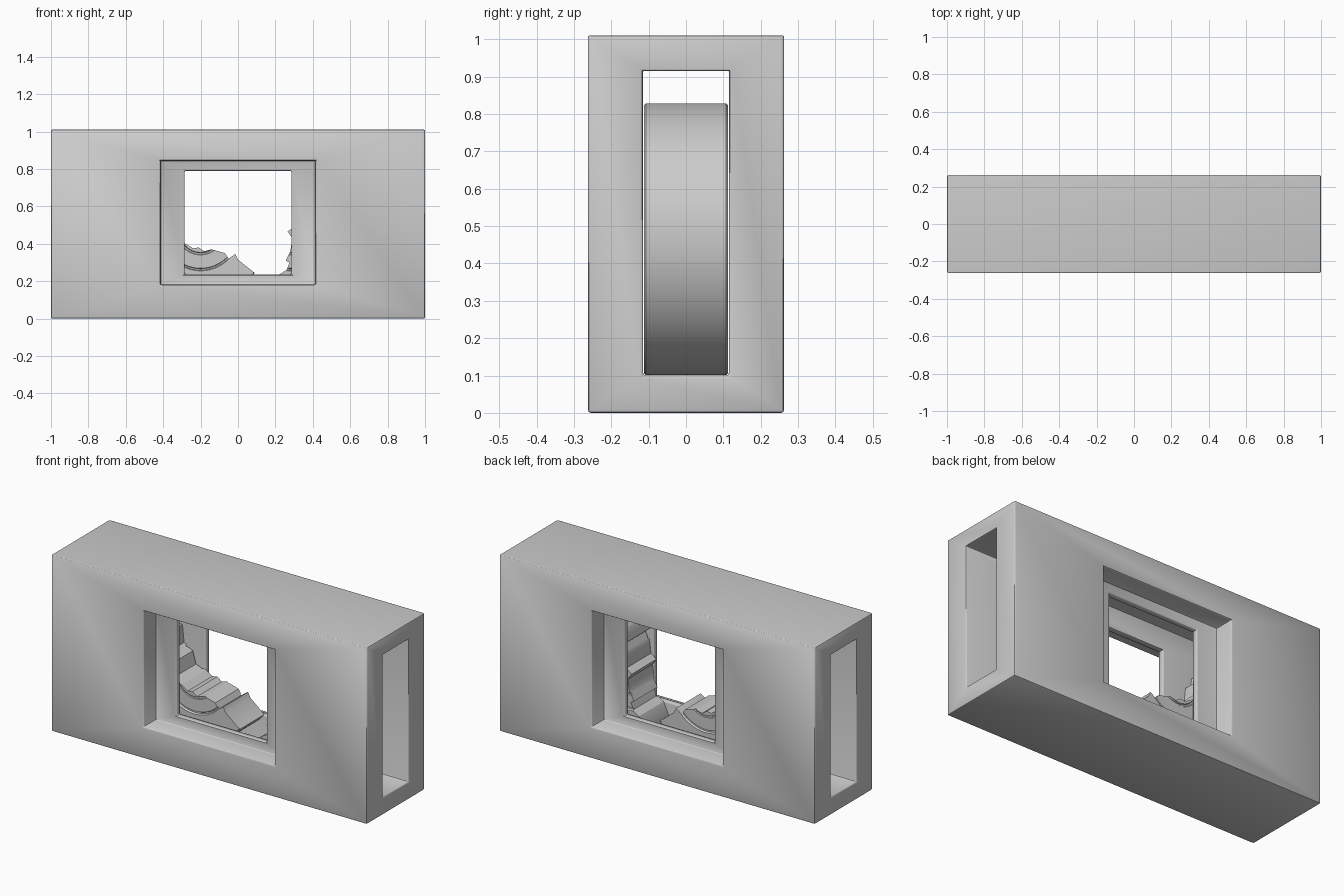
import bpy, bmesh, math
from mathutils import Vector

if "Cube" in bpy.data.objects:
    bpy.data.objects.remove(bpy.data.objects["Cube"])


def new_object(name, bm):
    bmesh.ops.recalc_face_normals(bm, faces=bm.faces)
    me = bpy.data.meshes.new(name)
    bm.to_mesh(me)
    bm.free()
    ob = bpy.data.objects.new(name, me)
    bpy.context.collection.objects.link(ob)
    return ob


def box(name, x, y, z):
    bm = bmesh.new()
    bmesh.ops.create_cube(bm, size=1)
    for v in bm.verts:
        v.co = Vector([a + (c + 0.5) * (b - a) for c, (a, b) in zip(v.co, (x, y, z))])
    return new_object(name, bm)


def prism(name, pts, y):
    bm = bmesh.new()
    face = bm.faces.new([bm.verts.new((px, -y, pz)) for px, pz in pts])
    ext = bmesh.ops.extrude_face_region(bm, geom=[face])
    moved = [g for g in ext["geom"] if isinstance(g, bmesh.types.BMVert)]
    bmesh.ops.translate(bm, verts=moved, vec=(0, 2 * y, 0))
    return new_object(name, bm)


def apply_modifier(ob, mod):
    bpy.ops.object.select_all(action='DESELECT')
    bpy.context.view_layer.objects.active = ob
    ob.select_set(True)
    bpy.ops.object.modifier_apply(modifier=mod.name)


def boolean(ob, cutter, op):
    mod = ob.modifiers.new(op, 'BOOLEAN')
    mod.operation, mod.solver, mod.object = op, 'EXACT', cutter
    apply_modifier(ob, mod)
    bpy.data.objects.remove(cutter)


def smooth(ob, angle):
    bpy.ops.object.select_all(action='DESELECT')
    bpy.context.view_layer.objects.active = ob
    ob.select_set(True)
    bpy.ops.object.shade_smooth_by_angle(angle=math.radians(angle))


def wheel(name, cx, cz):
    # Lathed disc with two grooves around the hub, mirrored front to back
    half = [(0.112, 0.112), (0.115, 0.102), (0.123, 0.102), (0.126, 0.106),
            (0.197, 0.106), (0.2, 0.1), (0.207, 0.1), (0.211, 0.112),
            (0.36, 0.112), (0.365, 0.107)]
    profile = [(0, 0.112)] + half
    profile += [(r, -y) for r, y in reversed(profile)]
    n = 96
    bm = bmesh.new()
    rings = []
    for r, y in profile:
        if r == 0:
            rings.append([bm.verts.new((cx, y, cz))] * n)
        else:
            rings.append([bm.verts.new((cx + r * math.cos(math.tau * i / n), y,
                                        cz + r * math.sin(math.tau * i / n)))
                          for i in range(n)])
    for a, b in zip(rings, rings[1:]):
        for i in range(n):
            j = (i + 1) % n
            bm.faces.new(list(dict.fromkeys((a[i], a[j], b[j], b[i]))))
    return new_object(name, bm)


# Housing block with end-to-end slot, stepped windows front and back
housing = box("housing", (-1, 1), (-0.2625, 0.2625), (0, 1.01))
boolean(housing, box("slot_cut", (-1.2, 1.2), (-0.115, 0.115), (0.1, 0.915)), 'DIFFERENCE')
for s in (-1, 1):
    y = sorted((s * 0.15, s * 0.4))
    boolean(housing, box("recess_cut", (-0.415, 0.415), y, (0.18, 0.845)), 'DIFFERENCE')
boolean(housing, box("window_cut", (-0.285, 0.285), (-0.4, 0.4), (0.235, 0.79)), 'DIFFERENCE')
bevel = housing.modifiers.new("bevel", 'BEVEL')
bevel.width, bevel.segments, bevel.limit_method = 0.008, 2, 'ANGLE'
apply_modifier(housing, bevel)
smooth(housing, 40)

# Left half of the broken wheel, fracture running down to the right
left_break = [(-0.56, 0.72), (-0.47, 0.69), (-0.46, 0.62), (-0.43, 0.62), (-0.42, 0.52),
              (-0.36, 0.49), (-0.34, 0.42), (-0.28, 0.4), (-0.24, 0.375), (-0.21, 0.38),
              (-0.18, 0.36), (-0.14, 0.37), (-0.07, 0.35), (-0.05, 0.32), (-0.015, 0.345),
              (0.0, 0.315), (0.1, 0.235), (0.2, 0.15)]
left = wheel("left_wheel_half", -0.2, 0.466)
boolean(left, prism("left_cut", left_break + [(0.2, 0), (-0.8, 0), (-0.8, 0.72)], 0.2), 'INTERSECT')
smooth(left, 25)

# Right half, fracture nearly upright
right_break = [(0.19, 0), (0.19, 0.17), (0.22, 0.235), (0.26, 0.26), (0.275, 0.3), (0.255, 0.31),
               (0.28, 0.36), (0.29, 0.43), (0.265, 0.465), (0.3, 0.49), (0.31, 0.57),
               (0.33, 0.61), (0.295, 0.64), (0.31, 0.71), (0.34, 0.75), (0.3, 0.95)]
right = wheel("right_wheel_half", 0.28, 0.466)
boolean(right, prism("right_cut", right_break + [(0.9, 0.95), (0.9, 0)], 0.2), 'INTERSECT')
smooth(right, 25)
